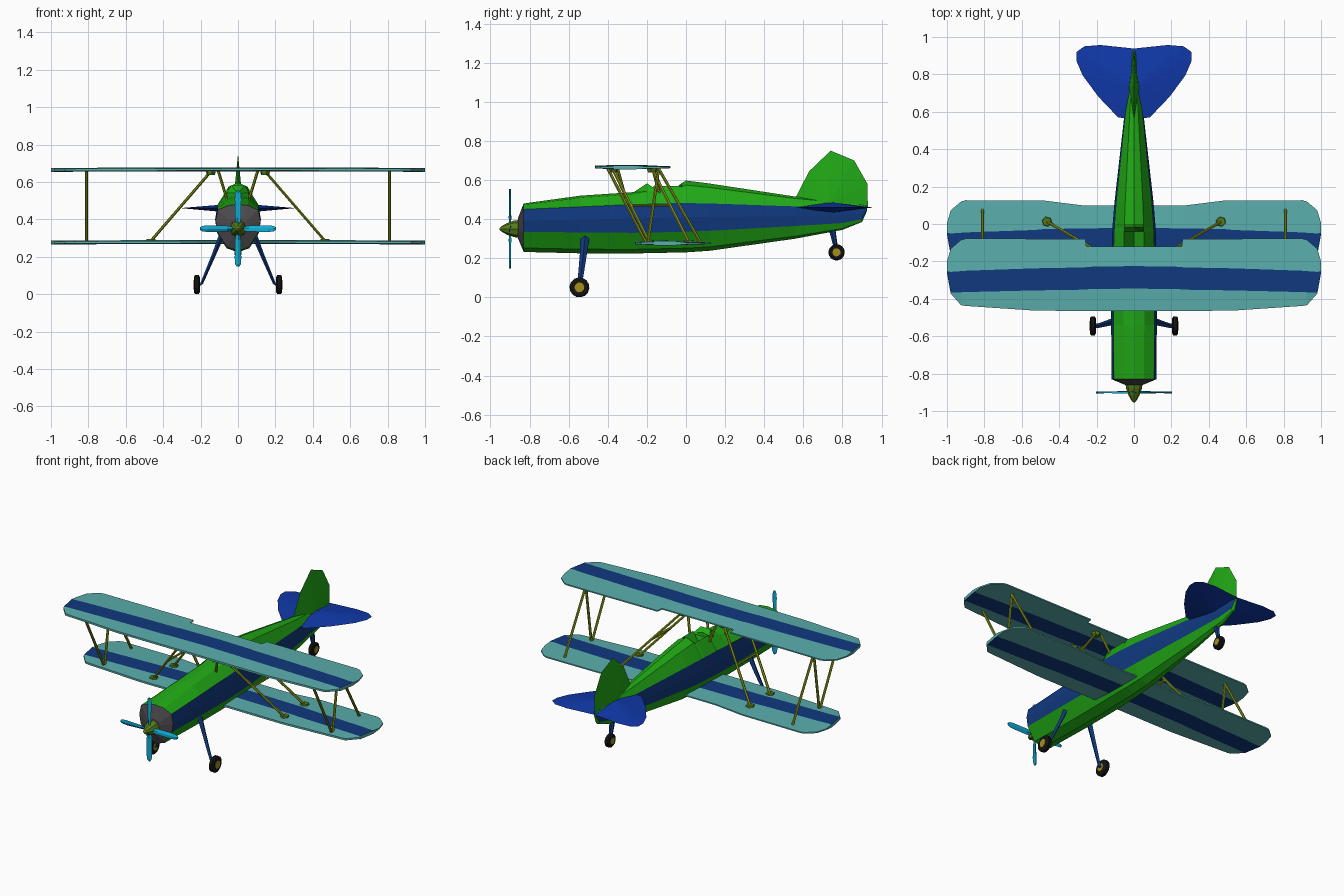
import bpy, bmesh, math
from mathutils import Vector

if "Cube" in bpy.data.objects:
    bpy.data.objects.remove(bpy.data.objects["Cube"])


def mat(name, r, g, b):
    m = bpy.data.materials.new(name)
    m.diffuse_color = (r, g, b, 1)
    m.use_nodes = True
    m.node_tree.nodes["Principled BSDF"].inputs["Base Color"].default_value = m.diffuse_color
    return m


GREEN = mat("green", 0.015, 0.40, 0.008)
BLUE = mat("blue", 0.005, 0.04, 0.21)
TAIL = mat("tail_blue", 0.005, 0.04, 0.40)
TEAL = mat("teal", 0.10, 0.42, 0.41)
CYAN = mat("cyan", 0.005, 0.42, 0.68)
OLIVE = mat("olive", 0.26, 0.32, 0.01)
SPIN = mat("dark_olive", 0.09, 0.20, 0.01)
GREY = mat("cowl_grey", 0.07, 0.065, 0.07)
BLACK = mat("rubber", 0.006, 0.006, 0.006)
GOLD = mat("hub_gold", 0.38, 0.28, 0.01)


def make(name, verts, faces, mats, idx=None):
    me = bpy.data.meshes.new(name)
    me.from_pydata([tuple(v) for v in verts], [], faces)
    for m in mats:
        me.materials.append(m)
    for i, p in enumerate(me.polygons):
        p.material_index = idx[i] if idx else 0
    bm = bmesh.new()
    bm.from_mesh(me)
    bmesh.ops.recalc_face_normals(bm, faces=bm.faces)
    bm.to_mesh(me)
    bm.free()
    ob = bpy.data.objects.new(name, me)
    bpy.context.collection.objects.link(ob)
    return ob


def loft(name, rings, mats, pick=lambda k: 0):
    """Skin equal-sized rings and cap both ends; pick gives the material of strip k."""
    n = len(rings[0])
    verts = [v for r in rings for v in r]
    faces, idx = [], []
    for i in range(len(rings) - 1):
        for k in range(n):
            a, b = i * n + k, i * n + (k + 1) % n
            faces.append((a, b, b + n, a + n))
            idx.append(pick(k))
    faces += [tuple(range(n)), tuple(range(len(verts) - n, len(verts)))]
    return make(name, verts, faces, mats, idx + [0, 0])


def turned(name, p, axis, profile, m, n=6):
    """Revolve (distance, radius) pairs about an axis through p."""
    axis, p = Vector(axis).normalized(), Vector(p)
    u = axis.orthogonal().normalized()
    v = axis.cross(u)
    rings = [[p + axis * t + r * (u * math.cos(2 * math.pi * k / n) + v * math.sin(2 * math.pi * k / n))
              for k in range(n)] for t, r in profile]
    return loft(name, rings, [m])


def rod(name, p, q, r, m=OLIVE):
    d = Vector(q) - Vector(p)
    return turned(name, p, d, [(0, r), (d.length, r)], m)


def lens(name, outline, peak_a, peak_b, m):
    """Thin surface: flat outline fanned to a raised point on each side."""
    n = len(outline)
    faces = [(k, (k + 1) % n, n + s) for s in (0, 1) for k in range(n)]
    return make(name, outline + [peak_a, peak_b], faces, [m])


# Fuselage: y, top, band top, band bottom, belly, half width, cockpit dip
def section(y, top, hi, lo, bot, w, dip=0):
    half = [(0.45 * w, top - (0 if dip else 0.2 * (top - hi))), (0.9 * w, hi), (w, (hi + lo) / 2),
            (0.93 * w, lo), (0.5 * w, bot + 0.2 * (lo - bot))]
    pts = [(0, top - dip)] + half + [(0, bot)] + [(-x, z) for x, z in reversed(half)]
    return [Vector((x, y, z)) for x, z in pts]


stations = [(-0.83, 0.48, 0.45, 0.335, 0.232, 0.12), (-0.54, 0.52, 0.463, 0.332, 0.225, 0.122),
            (-0.27, 0.538, 0.475, 0.33, 0.224, 0.122), (-0.16, 0.568, 0.48, 0.332, 0.227, 0.12),
            (-0.15, 0.568, 0.48, 0.332, 0.227, 0.12, 0.09), (-0.04, 0.57, 0.482, 0.335, 0.229, 0.116, 0.09),
            (-0.02, 0.585, 0.482, 0.335, 0.23, 0.115), (0.0, 0.597, 0.482, 0.336, 0.23, 0.114),
            (0.12, 0.582, 0.48, 0.34, 0.238, 0.104), (0.56, 0.515, 0.465, 0.365, 0.3, 0.054),
            (0.80, 0.49, 0.46, 0.38, 0.345, 0.028), (0.90, 0.475, 0.46, 0.40, 0.385, 0.015),
            (0.925, 0.468, 0.462, 0.45, 0.44, 0.008)]
loft("fuselage", [section(*s) for s in stations], [GREEN, BLUE],
     lambda k: 1 if k in (2, 3, 8, 9) else 0)

# Engine cowl front
ring = section(*stations[0])
hub = Vector((0, -0.86, 0.352))
front = [hub + Vector((v.x, 0, v.z - 0.352)) * 0.4 for v in ring]
loft("engine_cowl", [ring, front], [GREY])

# Windshield
make("windshield", [(0, -0.27, 0.536), (-0.06, -0.20, 0.535), (0.06, -0.20, 0.535), (-0.035, -0.2, 0.583),
                    (0.035, -0.2, 0.583), (-0.06, -0.15, 0.55), (0.06, -0.15, 0.55)],
     [(0, 2, 4), (0, 4, 3), (0, 3, 1), (3, 4, 6, 5), (1, 3, 5), (2, 6, 4), (0, 1, 5, 6, 2)], [GREEN])

# Spinner and four-blade propeller
turned("spinner", (0, -0.84, 0.35), (0, -1, 0),
       [(0, 0.048), (0.04, 0.042), (0.075, 0.03), (0.105, 0.013), (0.115, 0.002)], SPIN, 8)
for i in range(4):
    a = i * math.pi / 2
    rad = Vector((math.cos(a), 0, math.sin(a)))
    tan = Vector((-math.sin(a), 0, math.cos(a)))
    rings = []
    for r, w, pitch in [(0.015, 0.010, 0.6), (0.06, 0.017, 0.4), (0.16, 0.018, 0.2), (0.19, 0.015, 0.15), (0.203, 0.007, 0.1)]:
        c = Vector((0, -0.9, 0.35)) + rad * r
        chord = tan * math.cos(pitch) + Vector((0, math.sin(pitch), 0))
        nrm = rad.cross(chord)
        rings.append([c + chord * w, c + nrm * 0.005, c - chord * w, c - nrm * 0.005])
    loft("propeller_blade", rings, [CYAN])


# Wings: x, leading edge, stripe front, stripe rear, trailing edge
def wing(name, y, z, x1, x2, notch):
    half = [(0, -0.465, -0.345, -0.225, notch), (x1, -0.465, -0.349, -0.229, notch),
            (x2, -0.465, -0.351, -0.232, -0.08), (0.53, -0.463, -0.355, -0.237, -0.079),
            (0.90, -0.438, -0.364, -0.25, -0.078), (0.925, -0.434, -0.365, -0.252, -0.085),
            (0.98, -0.372, -0.367, -0.256, -0.132), (1.0, -0.262, -0.257, -0.252, -0.2)]
    cols = [(-c[0],) + c[1:] for c in reversed(half[1:])] + half
    up, dn = (0.006, 0.011, 0.010, 0.004), (-0.006, -0.010, -0.009, -0.004)
    rings = []
    for x, *ys in cols:
        rise = 0.003 * (1 - abs(x))
        top = [Vector((x, y + v, z + rise + t)) for v, t in zip(ys, up)]
        low = [Vector((x, y + v, z + rise + t)) for v, t in zip(ys, dn)]
        rings.append(top + low[::-1])
    loft(name, rings, [TEAL, BLUE], lambda k: 1 if k in (1, 5) else 0)


wing("upper_wing", 0, 0.664, 0.255, 0.26, -0.12)
wing("lower_wing", 0.205, 0.276, 0.28, 0.48, -0.105)

for s in (1, -1):
    # Outer N struts
    x = 0.81 * s
    rod("outer_front_strut", (x, -0.40, 0.658), (x, -0.205, 0.28), 0.008)
    rod("outer_rear_strut", (x, -0.14, 0.658), (x, 0.075, 0.28), 0.008)
    rod("outer_diagonal_strut", (x, -0.14, 0.658), (x, -0.195, 0.28), 0.008)
    # Inner slanted struts with pads and a cross link
    mids = []
    for y in (0.012, -0.19):
        low, high = Vector((0.465 * s, y, 0.285)), Vector((0.145 * s, y - 0.185, 0.656))
        rod("inner_strut", low, high, 0.008)
        mids.append((low + high) / 2)
        turned("lower_strut_pad", (low.x, y, 0.28), (0, 0, 1), [(0, 0.03), (0.014, 0.024)], SPIN, 6)
        turned("upper_strut_pad", (high.x, high.y, 0.658), (0, 0, -1), [(0, 0.028), (0.02, 0.022)], SPIN, 6)
    rod("inner_strut_link", mids[0], mids[1], 0.007)
    # Cabane struts over the fuselage
    for y in (-0.35, -0.17):
        rod("cabane_strut", (0.06 * s, y + 0.04, 0.51), (0.105 * s, y, 0.658), 0.008)
    # Main landing gear
    leg = []
    for cx, cy, z, wx, wy in [(0.085, -0.515, 0.32, 0.016, 0.024), (0.125, -0.525, 0.22, 0.012, 0.018),
                              (0.195, -0.545, 0.055, 0.008, 0.012), (0.21, -0.545, 0.045, 0.008, 0.012)]:
        leg.append([Vector((s * (cx + a * wx), cy + b * wy, z)) for a, b in ((-1, 0), (0, -1), (1, 0), (0, 1))])
    loft("landing_leg", leg, [BLUE])

# Wheels
for wx, wy, wz, r in [(0.22, -0.545, 0.051, 0.051), (-0.22, -0.545, 0.051, 0.051), (0, 0.77, 0.23, 0.042)]:
    turned("tire", (wx, wy, wz), (1, 0, 0),
           [(-0.016, 0.8 * r), (-0.010, r), (0.010, r), (0.016, 0.8 * r)], BLACK, 14)
    turned("wheel_hub", (wx, wy, wz), (1, 0, 0), [(-0.018, 0.5 * r), (0.018, 0.5 * r)], GOLD, 10)
turned("tail_wheel_strut", (0, 0.745, 0.36), (0, 0.2, -1), [(0, 0.018), (0.11, 0.011)], BLUE, 6)

# Tailplane and fin
right = [(0.085, 0.57), (0.19, 0.68), (0.275, 0.795), (0.307, 0.87), (0.307, 0.92), (0.265, 0.95), (0.18, 0.957)]
edge = [(0, 0.56)] + right + [(0, 0.938)] + [(-x, y) for x, y in reversed(right)]
lens("tailplane", [(x, y, 0.46) for x, y in edge], (0, 0.74, 0.486), (0, 0.74, 0.432), TAIL)
fin = [(0.555, 0.50), (0.63, 0.645), (0.74, 0.75), (0.86, 0.70), (0.928, 0.58), (0.93, 0.46), (0.75, 0.44)]
lens("fin", [(0, y, z) for y, z in fin], (0.027, 0.73, 0.48), (-0.027, 0.73, 0.48), GREEN)
